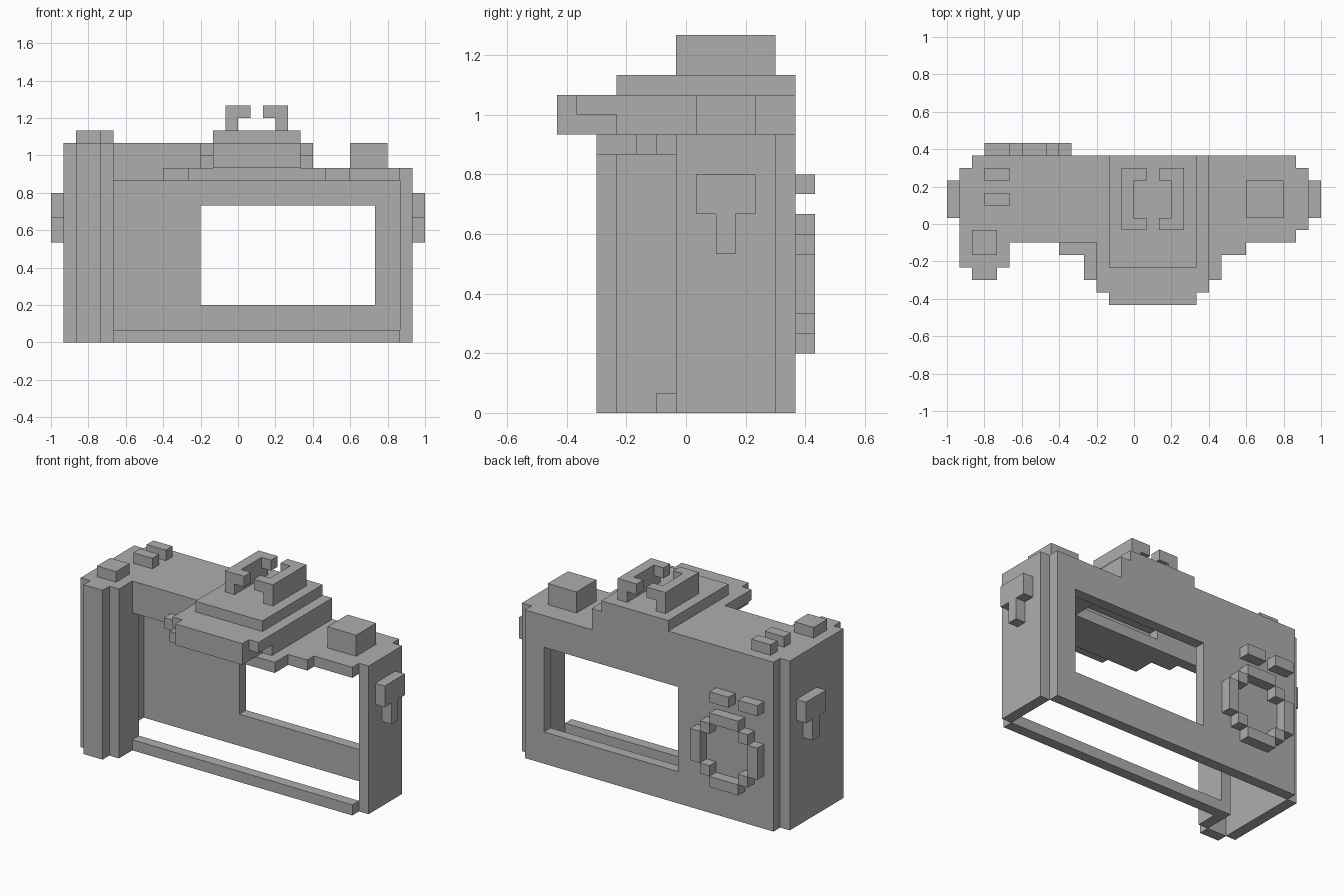
import bpy, bmesh

cube = bpy.data.objects.get("Cube")
if cube:
    bpy.data.objects.remove(cube, do_unlink=True)

U = 1 / 15      # size of one block
DEPTH = 6.5     # half depth in blocks; y counts from the front

grey = bpy.data.materials.new("plain_grey")
grey.use_nodes = True
colour = (0.42, 0.42, 0.42, 1)
grey.diffuse_color = colour
grey.node_tree.nodes["Principled BSDF"].inputs["Base Color"].default_value = colour


def blocks(name, *boxes):
    """One object from boxes given as (x0, x1, y0, y1, z0, z1) in blocks."""
    bm = bmesh.new()
    for x0, x1, y0, y1, z0, z1 in boxes:
        made = bmesh.ops.create_cube(bm, size=1)
        for v in made["verts"]:
            v.co = (U * (x1 if v.co.x > 0 else x0),
                    U * ((y1 if v.co.y > 0 else y0) - DEPTH),
                    U * (z1 if v.co.z > 0 else z0))
    mesh = bpy.data.meshes.new(name)
    bm.to_mesh(mesh)
    bm.free()
    mesh.materials.append(grey)
    obj = bpy.data.objects.new(name, mesh)
    bpy.context.collection.objects.link(obj)
    return obj


# Back wall around the screen opening
blocks("back_wall",
       (-13, -3, 11, 12, 0, 16), (-3, 11, 11, 12, 0, 3),
       (-3, 6, 11, 12, 11, 16), (6, 11, 11, 12, 11, 14),
       (11, 13, 11, 12, 0, 14))

# Side walls and hollow grip
blocks("left_wall", (13, 14, 6, 11, 0, 14))
blocks("right_wall", (-14, -13, 3, 11, 0, 16))
blocks("grip", (-13, -11, 2, 3, 0, 16), (-11, -10, 3, 6, 0, 16))

# Roof, in a high and a low part
blocks("high_roof", (-13, -10, 3, 11, 15, 16), (-10, 6, 5, 11, 15, 16))
blocks("low_roof", (6, 13, 6, 11, 13, 14))
blocks("roof_step", (5, 6, 3, 11, 14, 15))

# Front edge: lintel, stepped ledge and bottom rail
blocks("front_lintel", (-10, -3, 5, 6, 13, 15))
blocks("front_ledge", (-3, 13, 5, 6, 13, 14),
       (-6, 9, 4, 5, 13, 14), (-4, 7, 2, 4, 13, 14))
blocks("bottom_rail", (-10, 13, 5, 6, 0, 1))

# Viewfinder hump
blocks("viewfinder_hump", (-2, 5, 0, 5, 14, 16), (-3, -2, 1, 5, 15, 16),
       (5, 6, 1, 5, 15, 16), (-3, -2, 3, 5, 14, 15))
blocks("viewfinder_top", (-2, 5, 3, 12, 16, 17))

# Accessory shoe: two facing brackets
for side, outer, inner in (("right", -1, 0), ("left", 3, 2)):
    blocks(side + "_shoe_bracket", (outer, outer + 1, 6, 11, 17, 19),
           (inner, inner + 1, 6, 7, 18, 19), (inner, inner + 1, 10, 11, 18, 19))

# Top controls
blocks("top_dial", (9, 12, 7, 10, 14, 16))
blocks("shutter_button", (-13, -11, 4, 6, 16, 17))
for y in (8, 10):
    blocks("top_button", (-12, -10, y, y + 1, 16, 17))

# Strap lugs
for side, x in (("right", -15), ("left", 14)):
    blocks(side + "_strap_lug", (x, x + 1, 7, 10, 10, 12), (x, x + 1, 8, 9, 8, 10))

# Back buttons and octagonal control ring
for x in (-12, -9):
    blocks("back_button", (x, x + 2, 12, 13, 11, 12))
ring = [(-10, -7, 12, 13, z, z + 1) for z in (3, 9)]
ring += [(x, x + 1, 12, 13, 5, 8) for x in (-12, -6)]
ring += [(x, x + 1, 12, 13, z, z + 1) for x in (-11, -7) for z in (4, 8)]
blocks("control_ring", *ring)
